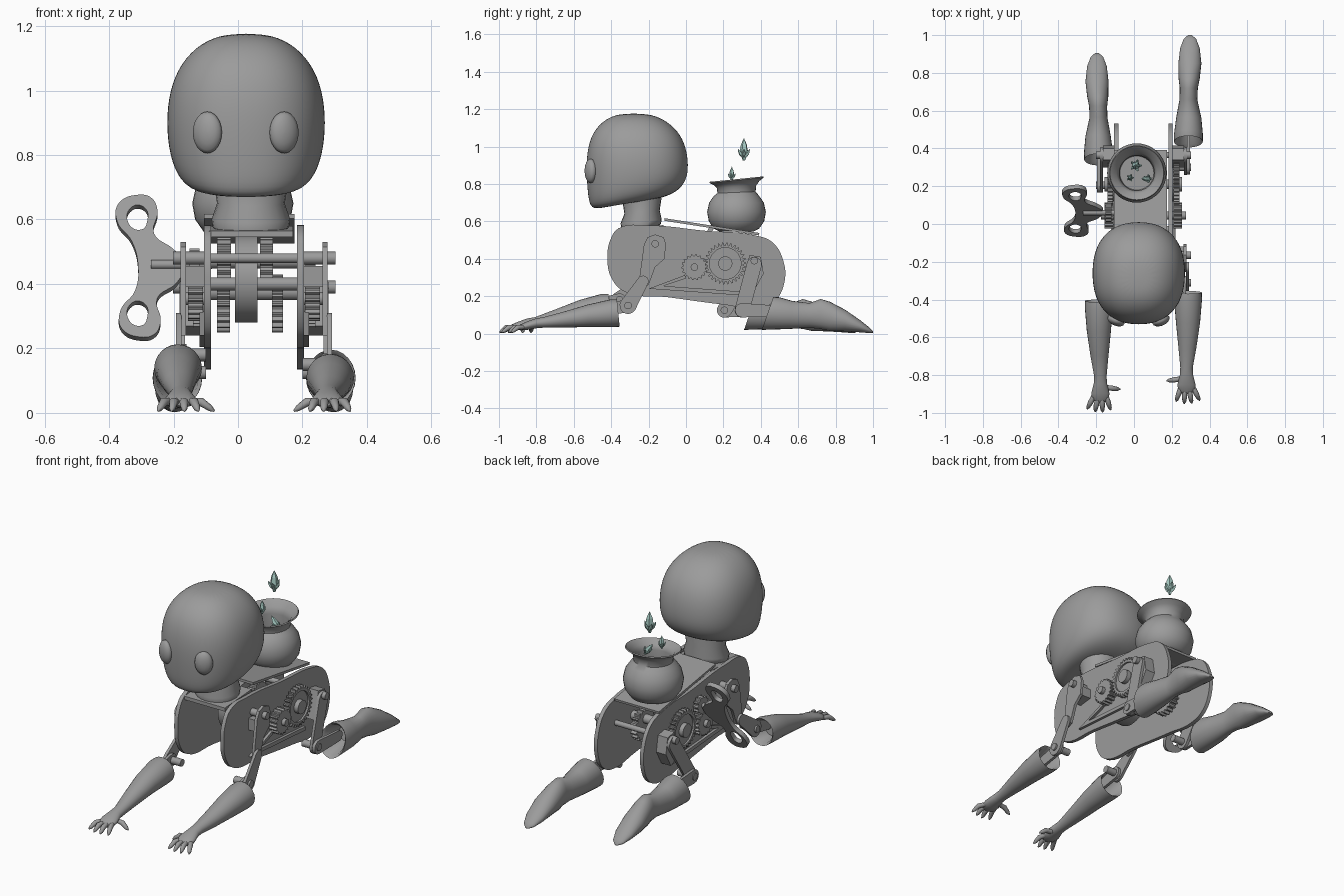
import bpy, math
from mathutils import Matrix, Vector

default = bpy.data.objects.get("Cube")
if default:
    bpy.data.objects.remove(default, do_unlink=True)


def material(name, colour):
    mat = bpy.data.materials.new(name)
    mat.use_nodes = True
    mat.diffuse_color = colour
    mat.node_tree.nodes["Principled BSDF"].inputs["Base Color"].default_value = colour
    return mat


GREY = material("plain grey", (.33, .33, .33, 1))
TEAL = material("pale teal crystal", (.40, .62, .57, 1))
MIDDLE = .05                       # centre line of the clockwork body
SIDE_FRAME = Matrix(((0, 0, 1), (1, 0, 0), (0, 1, 0))).to_4x4()


def finish(name, mesh, mat=GREY, angle=35, subdivide=0):
    obj = bpy.data.objects.new(name, mesh)
    bpy.context.collection.objects.link(obj)
    mesh.materials.clear()
    mesh.materials.append(mat)
    mesh.shade_smooth()
    mesh.set_sharp_from_angle(angle=math.radians(angle))
    if subdivide:
        mod = obj.modifiers.new("smooth form", 'SUBSURF')
        mod.levels = mod.render_levels = subdivide
    return obj


def loft(name, rings, sides=24, power=2, subdivide=0, mat=GREY, angle=35):
    """Skin rings given as (centre, u radius vector, v radius vector)."""
    verts, faces = [], []
    for centre, u, v in rings:
        for i in range(sides):
            a = math.tau * i / sides
            c, s = (math.copysign(abs(t) ** (2 / power), t) for t in (math.cos(a), math.sin(a)))
            verts.append(Vector(centre) + Vector(u) * c + Vector(v) * s)
    for r in range(len(rings) - 1):
        for i in range(sides):
            j = (i + 1) % sides
            faces.append([r * sides + i, r * sides + j, (r + 1) * sides + j, (r + 1) * sides + i])
    faces.append(list(range(sides))[::-1])
    faces.append([(len(rings) - 1) * sides + i for i in range(sides)])
    mesh = bpy.data.meshes.new(name)
    mesh.from_pydata(verts, [], faces)
    return finish(name, mesh, mat, angle, subdivide)


def upright(z, x, y, rx, ry, tilt=0):
    return (x, y, z), (rx, 0, 0), (0, ry, ry * tilt)


def lengthwise(y, x, z, rx, rz, lean=0):
    return (x, y, z), (rx, 0, 0), (0, rz * lean, rz)


def plate(name, outlines, start, end, frame=SIDE_FRAME, rounded=False):
    """Extrude flat outlines, inner ones becoming holes."""
    curve = bpy.data.curves.new(name, 'CURVE')
    curve.dimensions, curve.fill_mode, curve.resolution_u = '2D', 'BOTH', 6
    curve.extrude = abs(end - start) / 2
    for points in outlines:
        spline = curve.splines.new('BEZIER' if rounded else 'POLY')
        knots = spline.bezier_points if rounded else spline.points
        knots.add(len(points) - 1)
        for knot, (a, b) in zip(knots, points):
            knot.co = (a, b, 0) if rounded else (a, b, 0, 1)
            if rounded:
                knot.handle_left_type = knot.handle_right_type = 'AUTO'
        spline.use_cyclic_u = True
    helper = bpy.data.objects.new(name, curve)
    bpy.context.collection.objects.link(helper)
    graph = bpy.context.evaluated_depsgraph_get()
    mesh = bpy.data.meshes.new_from_object(helper.evaluated_get(graph))
    bpy.data.objects.remove(helper, do_unlink=True)
    mesh.transform(frame @ Matrix.Translation((0, 0, (start + end) / 2)))
    return finish(name, mesh)


def circle(y, z, r, sides=20):
    return [(y + r * math.cos(math.tau * i / sides), z + r * math.sin(math.tau * i / sides))
            for i in range(sides)]


def gear(name, y, z, r, teeth, start, end, bore=0):
    points = []
    for i in range(teeth * 4):
        a = math.tau * i / (teeth * 4)
        rr = r if i % 4 < 2 else r * .86
        points.append((y + rr * math.cos(a), z + rr * math.sin(a)))
    plate(name, [points] + ([circle(y, z, bore)] if bore else []), start, end)


def capsule_link(y0, z0, r0, y1, z1, r1):
    """Outline of a strap with rounded ends."""
    turn = math.atan2(z1 - z0, y1 - y0)
    arc = [math.pi * (i / 8 - .5) for i in range(9)]
    return ([(y1 + r1 * math.cos(turn + a), z1 + r1 * math.sin(turn + a)) for a in arc] +
            [(y0 - r0 * math.cos(turn + a), z0 - r0 * math.sin(turn + a)) for a in arc])


# Head, neck and eyes
HX = .025
loft("head", [upright(z, HX, y, rx, ry, t) for z, y, rx, ry, t in (
    (.70, -.31, .07, .09, .17), (.692, -.31, .155, .18, .17), (.725, -.28, .21, .24, .15),
    (.80, -.262, .24, .268, .08), (.90, -.26, .25, .276, 0), (1, -.262, .24, .265, 0),
    (1.085, -.268, .205, .228, 0), (1.15, -.275, .14, .155, 0), (1.177, -.28, .06, .07, 0))],
    power=2.3, subdivide=2, angle=180)
loft("neck", [upright(z, .04, y, r, r * .9, .1) for z, y, r in (
    (.56, -.24, .09), (.575, -.24, .118), (.60, -.24, .122), (.65, -.235, .105),
    (.71, -.235, .115), (.76, -.24, .11))], angle=50)
for side, label in ((-1, "right"), (1, "left")):
    loft(label + "_eye", [((.024 + side * .119, -.51 - .03 * math.sin(a), .87),
                           (.046 * math.cos(a), side * .012 * math.cos(a), 0), (0, 0, .066 * math.cos(a)))
                          for a in (-1.4, -.8, -.3, .2, .6, 1, 1.3, 1.53)], angle=180)

# Side plates and sloping top deck
PLATE_EDGE = [(-.36, .563), (-.405, .50), (-.42, .41), (-.40, .30), (-.33, .225), (-.1, .195), (.2, .155),
              (.38, .137), (.47, .17), (.525, .27), (.52, .39), (.46, .49), (.37, .525), (.1, .55), (-.2, .578)]
for side, label in ((-1, "right"), (1, "left")):
    plate(label + "_body_plate", [PLATE_EDGE], MIDDLE + side * .133, MIDDLE + side * .155, rounded=True)
plate("top_deck", [[(-.115, .603), (.39, .525), (.392, .538), (-.115, .617)]], -.105, .175)
plate("neck_mount", [[(-.36, .545), (-.12, .56), (-.12, .58), (-.36, .565)]], -.09, .17)

# Clockwork between the plates
plate("spring_drum", [circle(-.03, .415, .135, 40)], -.01, .06)
for name, y, z, r, teeth, start, end in (
        ("upper_gear_a", .045, .47, .075, 16, -.065, -.022), ("upper_gear_b", .045, .47, .075, 16, .068, .108),
        ("lower_gear_a", .21, .34, .09, 20, -.065, -.025), ("lower_gear_b", .21, .34, .09, 20, .105, .14)):
    gear(name, y, z, r, teeth, start, end)
for name, y, z, r in (("upper_axle", .045, .47, .022), ("lower_axle", .21, .375, .025),
                      ("front_axle", -.165, .48, .015), ("rear_axle", .365, .39, .015), ("drum_axle", -.03, .4, .02)):
    plate(name, [circle(y, z, r)], -.09, .19)

# Limbs: each side has its own small offset along the body
for side, label, arm_y, arm_z, leg_y in ((-1, "right", -.045, .03, -.095), (1, "left", 0, 0, 0)):
    def at(d):
        return MIDDLE + side * d

    # Outer gear train
    gear(label + "_large_gear", .21, .375, .112, 30, at(.16), at(.19), .085)
    plate(label + "_large_gear_web", [circle(.21, .375, .09, 32)], at(.155), at(.18))
    gear(label + "_small_gear", .045, .355, .07, 18, at(.158), at(.205))
    plate(label + "_gear_hub", [circle(.21, .375, .038)], at(.15), at(.205))
    plate(label + "_small_hub", [circle(.045, .355, .02)], at(.15), at(.225))
    plate(label + "_drive_rod", [[(-.2, .24), (.0, .315), (.0, .295), (-.12, .255), (.29, .225), (.29, .205)]],
          at(.155), at(.17))

    # Shoulder and upper arm
    elbow_y, elbow_z = -.31 + arm_y, .15 + arm_z
    plate(label + "_shoulder", [[(-.225, .475), (-.205, .515), (-.165, .53), (-.12, .515), (-.107, .48),
                                 (-.115, .40), (-.165, .355), (-.2, .26), (-.255, .24), (-.25, .29)]],
          at(.212), at(.228))
    plate(label + "_shoulder_block", [[(-.2, .39), (-.12, .40), (-.12, .455), (-.2, .455)]], at(.15), at(.215))
    plate(label + "_upper_arm", [capsule_link(-.23, .28, .03, elbow_y, elbow_z, .045)], at(.226), at(.242))
    plate(label + "_elbow_link", [capsule_link(elbow_y, elbow_z, .035, elbow_y - .15, elbow_z - .03, .03)],
          at(.21), at(.226))

    # Thigh with hip block and knee
    knee_y, knee_z = .3 + leg_y, .125
    plate(label + "_hip_block", [[(.30, .27), (.37, .24), (.415, .32), (.40, .41), (.34, .42)]], at(.15), at(.215))
    plate(label + "_thigh", [capsule_link(.365, .37, .04, knee_y, knee_z, .04)], at(.215), at(.231))
    plate(label + "_knee_link", [capsule_link(knee_y, knee_z, .038, knee_y + .18, .12, .03)], at(.231), at(.247))
    for joint, y, z in (("shoulder", -.165, .48), ("elbow", elbow_y, elbow_z),
                        ("hip", .365, .39), ("knee", knee_y, knee_z)):
        plate(label + "_" + joint + "_bolt", [circle(y, z, .02, 12)], at(.15), at(.252))

    # Forearm sleeve with hollow cuff
    wx = at(.228)
    loft(label + "_forearm", [lengthwise(y + arm_y, wx + side * x, z + arm_z * f, rx, rz, -.1)
                              for y, x, z, rx, rz, f in (
        (-.46, .008, .105, .045, .05, 1), (-.375, .008, .11, .062, .062, 1), (-.362, .008, .11, .073, .073, 1),
        (-.40, .008, .108, .074, .074, 1), (-.52, .008, .095, .064, .06, .8), (-.65, .005, .075, .048, .042, .4),
        (-.76, 0, .06, .033, .028, 0), (-.80, 0, .055, .035, .026, 0), (-.85, 0, .042, .048, .022, 0),
        (-.885, 0, .033, .044, .016, 0), (-.90, 0, .03, .02, .008, 0))], angle=50)
    # Fingers: (root, tip) offsets from the wrist line, thumb last
    for number, (x0, y0, x1, y1) in enumerate((
            (.037, -.87, .07, -.935), (.016, -.885, .028, -.95), (-.009, -.885, -.012, -.952),
            (-.032, -.87, -.055, -.94), (-.03, -.82, -.105, -.83))):
        root = Vector((wx + side * x0, y0 + arm_y, .035))
        tip = Vector((wx + side * x1, y1 + arm_y, .006))
        knuckle = root.lerp(tip, .45) + Vector((0, 0, .012))
        across = (tip - root).cross((0, 0, 1)).normalized()
        up = across.cross(tip - root).normalized()
        loft(label + "_finger_" + str(number + 1),
             [(p, across * r, up * r) for p, r in ((root, .013), (knuckle, .014), (tip.lerp(knuckle, .3), .010),
                                                   (tip, .003))], sides=10, angle=60)

    # Calf with hollow cuff, and pointed foot lying sole upward
    loft(label + "_calf_and_foot", [lengthwise(y + leg_y, wx + side * x, z, rx, rz, lean)
                                    for y, x, z, rx, rz, lean in (
        (.56, .01, .105, .045, .045, .2), (.45, .01, .108, .065, .075, .35), (.436, .01, .108, .076, .088, .35),
        (.47, .01, .108, .077, .087, .3), (.56, .012, .10, .067, .075, .1), (.66, .01, .097, .047, .066, 0),
        (.72, .012, .105, .048, .08, 0), (.77, .014, .092, .056, .078, 0), (.85, .018, .07, .061, .058, 0),
        (.93, .018, .04, .052, .033, 0), (.98, .018, .018, .033, .015, 0), (1, .018, .008, .01, .005, 0))], angle=60)

# Winding key, leaning backward at the top
lean = math.radians(30)
key_frame = Matrix.Translation((0, .07, .45)) @ Matrix.Rotation(math.pi / 2 - lean, 4, 'X')
wing = [(-.2, .06), (-.26, .115), (-.25, .2), (-.27, .245), (-.31, .255), (-.37, .225), (-.375, .16), (-.33, .09)]
outline = [(-.165, .01)] + wing + [(-.31, 0)] + [(x + .01, -s) for x, s in reversed(wing)]
holes = [[(-.31 + u * .032, flip * .172 + v * .042) for u, v in ((-.9, -.5), (-.5, 1), (.6, .9), (.9, -.2), (.3, -1))]
         for flip in (1, -1)]
plate("winding_key", [outline] + holes, -.012, .012, key_frame, rounded=True)
plate("key_shaft", [circle(.06, .46, .014)], -.27, -.08)
gear("key_gear", .06, .46, .05, 12, -.15, -.12)

# Pot with flared lip
loft("pot", [upright(z, .015, .27, r, r, t) for z, r, t in (
    (.545, .09, 0), (.56, .12, 0), (.60, .148, 0), (.65, .157, 0), (.70, .146, 0), (.735, .122, 0),
    (.755, .102, .04), (.785, .105, .06), (.805, .122, .09), (.82, .146, .1), (.826, .142, .1),
    (.80, .107, .07), (.77, .093, .04), (.70, .11, 0), (.62, .09, 0))], sides=36, angle=45)


# Crystals: a tall shard ringed by short splinters
def crystal(name, spot, height, slant=0):
    def shard(label, base, axis, length, r):
        u = axis.orthogonal().normalized()
        v = axis.cross(u)
        loft(label, [(base + axis * length * f, u * r * k, v * r * k)
                     for f, k in ((0, .3), (.4, 1), (.7, .75), (1, .03))], sides=5, mat=TEAL, angle=10)
    spot = Vector(spot)
    axis = Vector((slant, 0, 1)).normalized()
    shard(name, spot - axis * height / 2, axis, height, height * .19)
    for i in range(5):
        a = math.tau * i / 5
        out = Vector((math.cos(a), math.sin(a), 0))
        shard(name + "_splinter_" + str(i + 1), spot - axis * height * .38 + out * height * .06,
              (axis + out * .55).normalized(), height * .45, height * .08)


crystal("large_crystal", (.01, .31, .985), .12)
crystal("small_crystal", (-.02, .245, .855), .075)
crystal("pot_crystal", (.065, .24, .79), .085, -.7)
